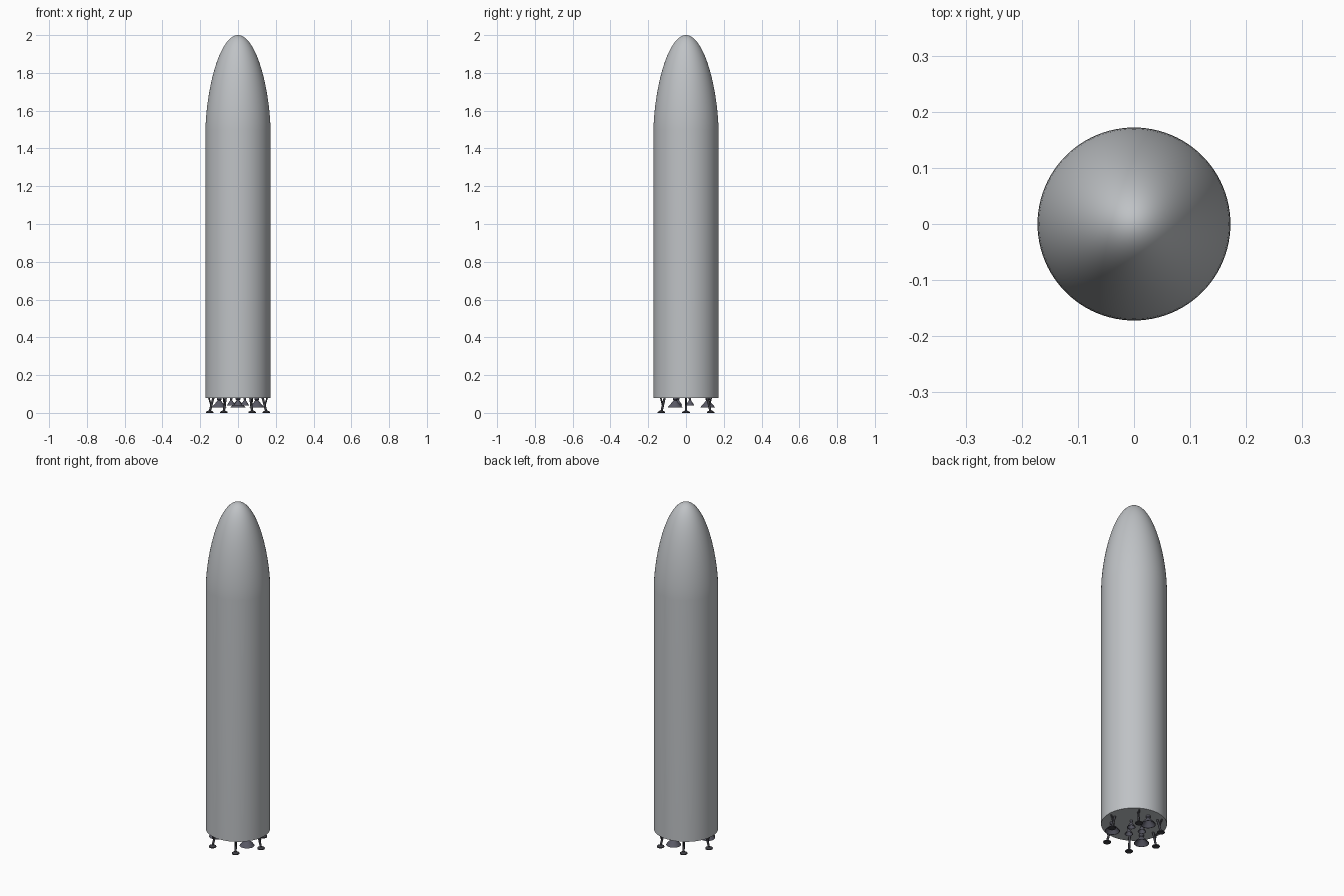
import bpy, bmesh, math
from mathutils import Vector

cube = bpy.data.objects.get("Cube")
if cube:
    bpy.data.objects.remove(cube, do_unlink=True)


def material(name, color):
    m = bpy.data.materials.new(name)
    m.use_nodes = True
    m.diffuse_color = (*color, 1)
    m.node_tree.nodes["Principled BSDF"].inputs["Base Color"].default_value = (*color, 1)
    return m


steel = material("brushed steel", (0.52, 0.54, 0.56))
engine_grey = material("engine grey", (0.10, 0.10, 0.13))
leg_grey = material("leg grey", (0.05, 0.05, 0.06))


def lathe(name, profile, mat, place=(0, 0, 0), sides=24):
    """Spin an (r, z) profile around z; points at r = 0 become poles."""
    bm = bmesh.new()
    rings = []
    for r, z in profile:
        count = sides if r > 0 else 1
        rings.append([bm.verts.new((r * math.cos(math.tau * i / sides),
                                    r * math.sin(math.tau * i / sides), z)) for i in range(count)])
    for a, b in zip(rings, rings[1:]):
        for i in range(sides):
            j = (i + 1) % sides
            quad = [a[i % len(a)], a[j % len(a)], b[j % len(b)], b[i % len(b)]]
            bm.faces.new(list(dict.fromkeys(quad)))
    bmesh.ops.recalc_face_normals(bm, faces=bm.faces)
    return finish(name, bm, mat, place)


def finish(name, bm, mat, place=(0, 0, 0)):
    mesh = bpy.data.meshes.new(name)
    bm.to_mesh(mesh)
    bm.free()
    mesh.materials.append(mat)
    ob = bpy.data.objects.new(name, mesh)
    bpy.context.collection.objects.link(ob)
    ob.location = place
    bpy.ops.object.select_all(action="DESELECT")
    ob.select_set(True)
    bpy.context.view_layer.objects.active = ob
    bpy.ops.object.shade_smooth_by_angle(angle=math.radians(35))
    return ob


def strut(name, start, end, radius, mat):
    """Round bar between two points."""
    a, b = Vector(start), Vector(end)
    bm = bmesh.new()
    bmesh.ops.create_cone(bm, cap_ends=True, segments=12, radius1=radius, radius2=radius,
                          depth=(b - a).length)
    bm.transform((b - a).to_track_quat("Z", "Y").to_matrix().to_4x4())
    return finish(name, bm, mat, (a + b) / 2)


def polar(radius, degrees, z):
    t = math.radians(degrees)
    return (radius * math.cos(t), radius * math.sin(t), z)


# Hull: closed base, straight tank and rounded nose
R, BASE, SHOULDER, TIP = 0.172, 0.08, 1.5, 2.0
nose = []
for i in range(1, 25):
    t = math.sin(math.pi / 2 * i / 24)
    nose.append((R * math.sqrt(max(0, 1 - t ** 1.65)) if i < 24 else 0,
                 SHOULDER + (TIP - SHOULDER) * t))
lathe("hull", [(0, BASE), (R, BASE), (R, SHOULDER)] + nose, steel, sides=96)


# Engines: three wide outer bells and three small inner ones
def engine(name, place, radius, length):
    bell = [(0, 0), (0.3, 0), (0.3, -0.18), (0.2, -0.28), (0.45, -0.5), (0.75, -0.75),
            (1, -1), (0.94, -1), (0.68, -0.75), (0.38, -0.5), (0.12, -0.3), (0, -0.3)]
    lathe(name, [(r * radius, z * length) for r, z in bell], engine_grey, place)


for k in range(3):
    engine(f"outer_engine_{k + 1}", polar(0.115, 90 + 120 * k, BASE), 0.04, 0.052)
    engine(f"inner_engine_{k + 1}", polar(0.042, 30 + 120 * k, BASE), 0.022, 0.04)

# Landing legs: main strut, brace and round foot
for k in range(6):
    ang = 60 * k
    strut(f"leg_{k + 1}", polar(0.13, ang, 0.082), polar(0.15, ang, 0.006), 0.006, leg_grey)
    strut(f"leg_brace_{k + 1}", polar(0.155, ang, 0.082), polar(0.143, ang, 0.04), 0.004, leg_grey)
    lathe(f"foot_{k + 1}", [(0, 0), (0.02, 0), (0.02, 0.005), (0.008, 0.012), (0, 0.012)],
          leg_grey, polar(0.15, ang, 0), 20)
